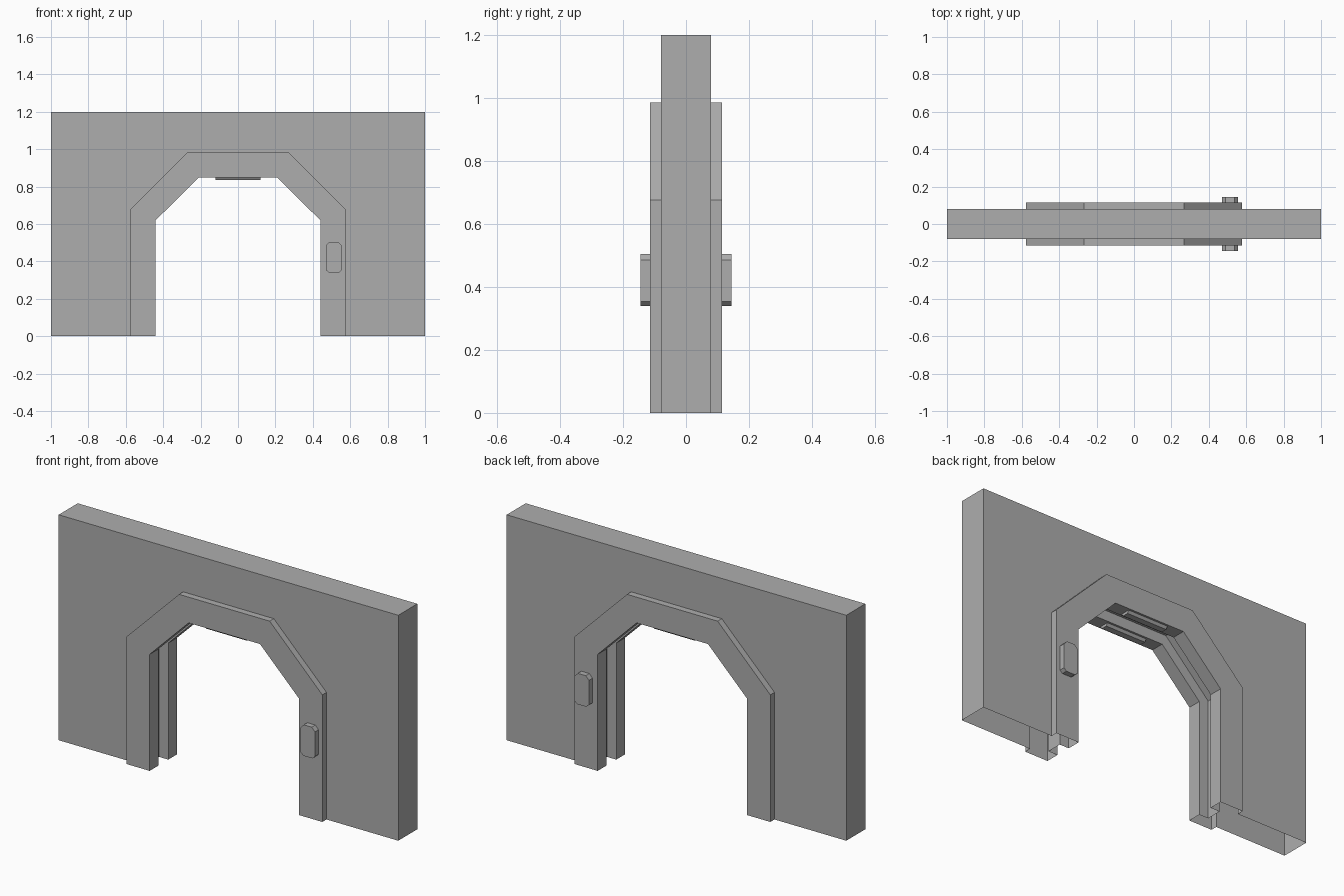
import bpy
import bmesh
from mathutils import Vector

cube = bpy.data.objects.get("Cube")
if cube:
    bpy.data.objects.remove(cube, do_unlink=True)

grey = bpy.data.materials.new("plain_grey")
grey.use_nodes = True
colour = (0.42, 0.42, 0.42, 1)
grey.diffuse_color = colour
grey.node_tree.nodes["Principled BSDF"].inputs["Base Color"].default_value = colour

WALL_Y, TRIM_Y, SLOT_Y, BUTTON_Y = 0.08, 0.115, 0.042, 0.145
TRIM_W, SLOT_D = 0.137, 0.055
HEIGHT = 1.2
LINTEL_Z = 0.849


def finish(name, bm):
    bmesh.ops.recalc_face_normals(bm, faces=bm.faces)
    mesh = bpy.data.meshes.new(name)
    bm.to_mesh(mesh)
    bm.free()
    mesh.materials.append(grey)
    obj = bpy.data.objects.new(name, mesh)
    bpy.context.collection.objects.link(obj)
    return obj


def prism(name, points, offset):
    """Closed solid: a flat outline pushed along an offset."""
    bm = bmesh.new()
    face = bm.faces.new([bm.verts.new(p) for p in points])
    new = bmesh.ops.extrude_face_region(bm, geom=[face], use_keep_orig=True)["geom"]
    verts = [v for v in new if isinstance(v, bmesh.types.BMVert)]
    bmesh.ops.translate(bm, verts=verts, vec=Vector(offset))
    return finish(name, bm)


def arch_ring(bm, grow, y):
    """Angled doorway outline, grown evenly outwards."""
    slant = grow * 0.414
    half = [(0.44 + grow, 0), (0.44 + grow, 0.62 + slant),
            (0.21 + slant, LINTEL_Z + grow)]
    outline = half + [(-x, z) for x, z in reversed(half)]
    return [bm.verts.new((x, y, z)) for x, z in outline]


def strip(bm, a, b):
    for i in range(len(a) - 1):
        bm.faces.new((a[i], a[i + 1], b[i + 1], b[i]))


# Wall with raised door trim and slotted jamb, open underneath
bm = bmesh.new()
section = [(TRIM_W, -WALL_Y), (TRIM_W, -TRIM_Y), (0, -TRIM_Y),
           (0, -SLOT_Y), (SLOT_D, -SLOT_Y)]
section += [(d, -y) for d, y in reversed(section)]
rings = [arch_ring(bm, d, y) for d, y in section]
for a, b in zip(rings, rings[1:]):
    strip(bm, a, b)

# Wall faces around the trim, and the outer ends and top
borders = []
for ring, y in ((rings[0], -WALL_Y), (rings[-1], WALL_Y)):
    border = [bm.verts.new((x, y, z))
              for x, z in ((1, 0), (1, HEIGHT), (-1, HEIGHT), (-1, 0))]
    bm.faces.new(border + ring[::-1])
    borders.append(border)
strip(bm, *borders)
finish("wall_with_door_trim", bm)

# Door button and lintel lamp on each side
button = [(0.487, 0.34), (0.54, 0.34), (0.555, 0.354), (0.555, 0.485),
          (0.536, 0.505), (0.489, 0.505), (0.47, 0.485), (0.47, 0.354)]
lamp = [(0.053, LINTEL_Z), (0.104, LINTEL_Z), (0.095, 0.835), (0.062, 0.835)]
for side, label in ((-1, "front"), (1, "back")):
    prism(label + "_button", [(x, side * TRIM_Y, z) for x, z in button],
          (0, side * (BUTTON_Y - TRIM_Y), 0))
    prism(label + "_lintel_lamp", [(-0.12, side * y, z) for y, z in lamp],
          (0.24, 0, 0))
